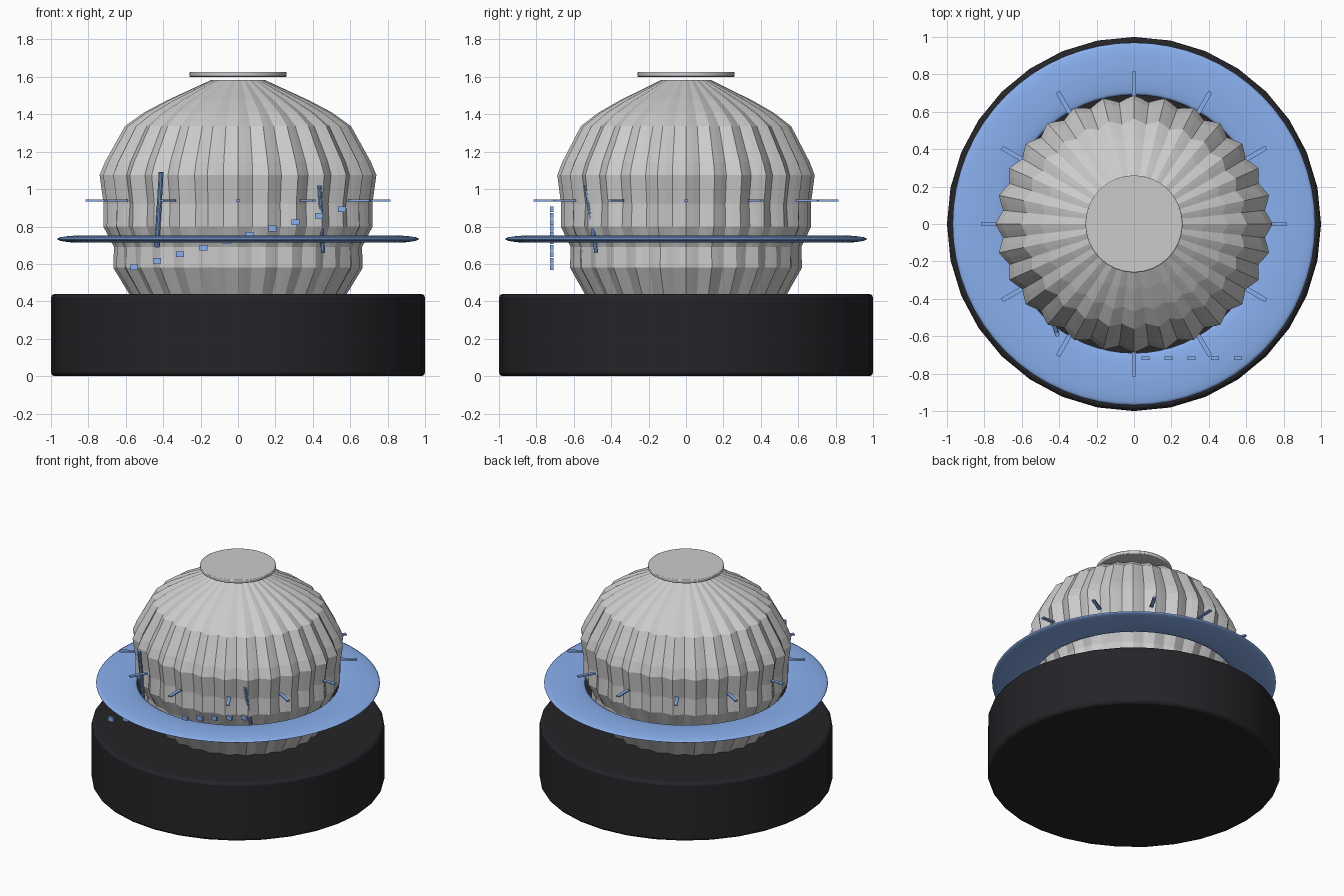
import bpy, bmesh, math
from mathutils import Vector

if "Cube" in bpy.data.objects:
    bpy.data.objects.remove(bpy.data.objects["Cube"])


def material(name, color):
    m = bpy.data.materials.new(name)
    m.diffuse_color = color
    m.use_nodes = True
    m.node_tree.nodes["Principled BSDF"].inputs["Base Color"].default_value = m.diffuse_color
    return m


BLACK = material("black", (0.018, 0.018, 0.022, 1))
BLUE = material("blue", (0.25, 0.43, 0.85, 1))


def finish(name, mat=None, smooth=False):
    ob = bpy.context.object
    ob.name = name
    if mat:
        ob.data.materials.append(mat)
    if smooth:
        bpy.ops.object.shade_smooth_by_angle(angle=math.radians(35))
    return ob


def disc(name, r, z0, z1, bevel, mat=None):
    bpy.ops.mesh.primitive_cylinder_add(vertices=32, radius=r, depth=z1 - z0,
                                        location=(0, 0, (z0 + z1) / 2))
    ob = finish(name, mat, True)
    b = ob.modifiers.new("bevel", 'BEVEL')
    b.width, b.segments = bevel, 2
    return ob


def box(name, loc, size, turn=0):
    bpy.ops.mesh.primitive_cube_add(size=1, location=loc, rotation=(0, 0, turn))
    bpy.context.object.scale = size
    return finish(name, BLUE)


def rod(name, a, b, r):
    a, b = Vector(a), Vector(b)
    bpy.ops.mesh.primitive_cylinder_add(vertices=10, radius=r, depth=(b - a).length, location=(a + b) / 2)
    ob = finish(name, BLUE, True)
    ob.rotation_euler = (b - a).to_track_quat('Z', 'Y').to_euler()


# Base and top cap
disc("base", 1.0, 0.0, 0.44, 0.02, BLACK)
disc("top_cap", 0.26, 1.60, 1.626, 0.006)

# Ribbed dome body: (radius, height, rib depth), slightly narrower front to back
PROFILE = [(0.38, 0.34, 0.01), (0.57, 0.44, 0.012), (0.655, 0.58, 0.012), (0.655, 0.69, 0.008),
           (0.705, 0.80, 0.015), (0.70, 0.92, 0.018), (0.722, 1.075, 0.018), (0.695, 1.145, 0.016),
           (0.59, 1.337, 0.014), (0.49, 1.41, 0.012), (0.37, 1.475, 0.009), (0.14, 1.583, 0.004)]
RIBS, STEP = 28, 4
N = RIBS * STEP
bm = bmesh.new()
rows = []
for r, z, d in PROFILE:
    row = []
    for i in range(N):
        a = 2 * math.pi * i / N
        rr = r + d * math.cos(RIBS * a)
        row.append(bm.verts.new((rr * math.cos(a), 0.93 * rr * math.sin(a), z)))
    rows.append(row)
for lo, hi in zip(rows, rows[1:]):
    for i in range(N):
        j = (i + 1) % N
        bm.faces.new((lo[i], lo[j], hi[j], hi[i]))
bm.faces.new(rows[0][::-1])
bm.faces.new(rows[-1])
me = bpy.data.meshes.new("ribbed_body")
bm.to_mesh(me)
bm.free()
bpy.context.collection.objects.link(bpy.data.objects.new("ribbed_body", me))

# Flat floating ring
bpy.ops.mesh.primitive_torus_add(major_radius=0.83, minor_radius=0.14, major_segments=64,
                                 minor_segments=12, location=(0, 0, 0.733))
bpy.context.object.scale.z = 0.14
finish("floating_ring", BLUE, True)

# Twelve radial ticks
for k in range(12):
    a = k * math.pi / 6
    box(f"tick_{k + 1}", (0.75 * math.cos(a), 0.75 * math.sin(a), 0.94), (0.13, 0.024, 0.01), a)

# Rising row of small blocks on the front
for k in range(10):
    box(f"rising_block_{k + 1}", (-0.556 + 0.1235 * k, -0.717, 0.583 + 0.0344 * k), (0.043, 0.018, 0.03))

# Two slim leaning rods
rod("left_rod", (-0.434, -0.51, 0.69), (-0.411, -0.59, 1.09), 0.013)
rod("right_rod", (0.455, -0.48, 0.66), (0.435, -0.535, 1.02), 0.011)
